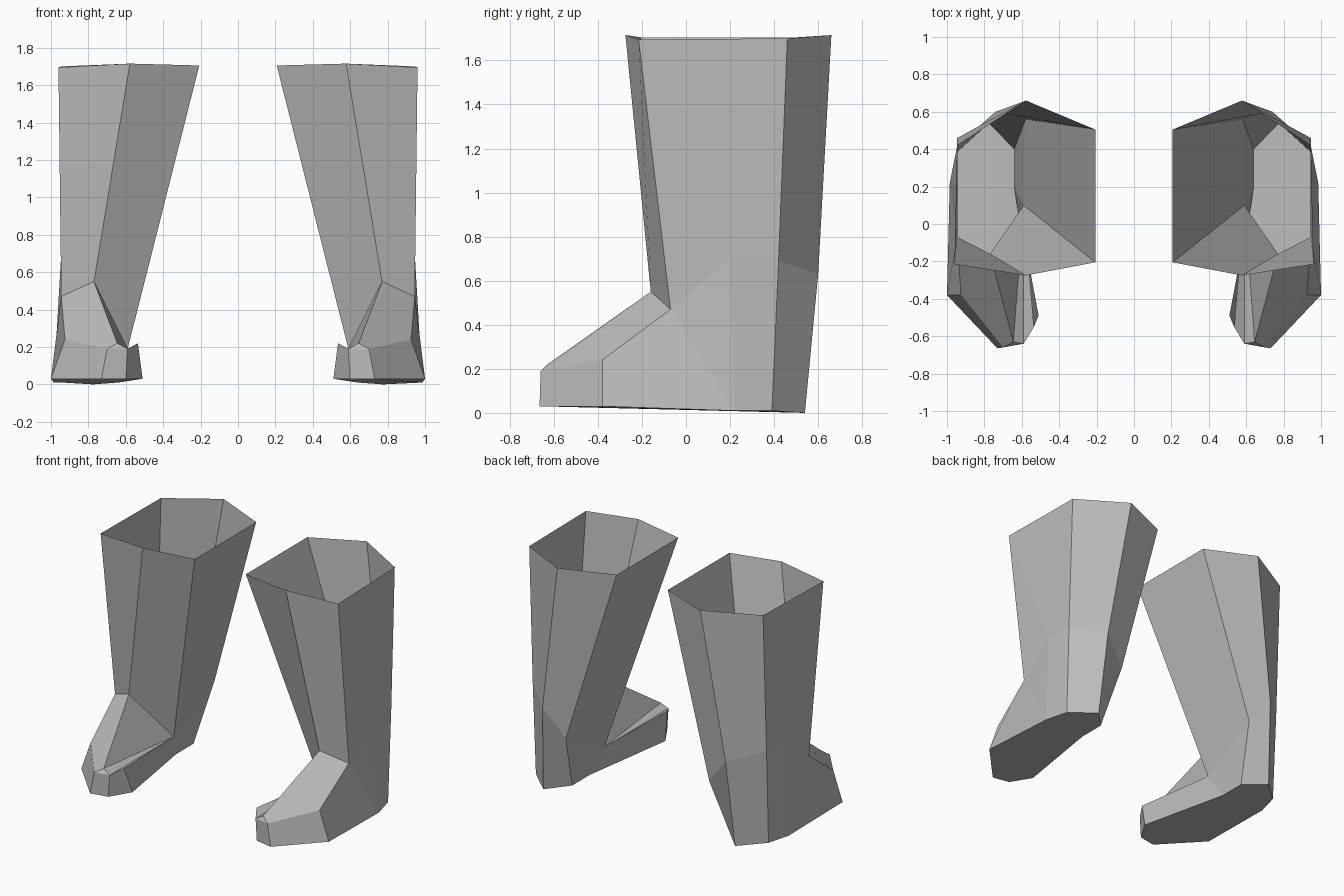
import bpy
import bmesh

cube = bpy.data.objects.get("Cube")
if cube:
    bpy.data.objects.remove(cube, do_unlink=True)

# Single flat grey
grey = bpy.data.materials.new("plain grey")
grey.use_nodes = True
colour = (0.5, 0.5, 0.5, 1)
grey.diffuse_color = colour
grey.node_tree.nodes["Principled BSDF"].inputs["Base Color"].default_value = colour

# Open rim, from the inner back corner round the outside to the inner front
rim = [(.207, .505, 1.705), (.578, .66, 1.715), (.945, .46, 1.7),
       (.96, -.215, 1.695), (.578, -.275, 1.715), (.207, -.205, 1.705)]

# Ankle bend, same order
ankle = [(.58, .56, .43), (.74, .6, .63), (.945, .42, .69), (.945, .2, .7),
         (.945, -.07, .47), (.77, -.16, .55), (.59, .1, .19)]

# Upper edge of the toe, outside to inside
toe = [(.925, -.38, .24), (.7, -.66, .19), (.645, -.63, .22),
       (.59, -.64, .19), (.535, -.55, .22)]

# Outline of the sole
sole = [(.64, .4, .01), (.775, .54, 0), (.94, .39, .01), (.985, .22, .01),
        (1, -.38, .03), (.73, -.665, .03), (.6, -.64, .03),
        (.51, -.49, .03), (.64, .2, .01)]


def band(upper, lower):
    """Panels joining two closed loops of equal length."""
    n = len(upper)
    return [(upper[i], upper[(i + 1) % n], lower[(i + 1) % n], lower[i])
            for i in range(n)]


def make_boot(name, side):
    bm = bmesh.new()
    verts = {p: bm.verts.new((side * p[0], p[1], p[2]))
             for p in rim + ankle + toe + sole}

    # Shaft: the outer front corner of the rim fans over two ankle points
    panels = band(rim[:4] + rim[3:], ankle)

    # Foot walls: the outer sole point fans over the ankle side
    wall_top = ankle[:5] + toe[:2] + toe[3:] + ankle[6:]
    panels += band(wall_top, sole[:4] + sole[3:])

    # Instep, toe cap and sole
    shin, hollow = ankle[5], ankle[6]
    panels += [(ankle[4], shin, toe[2], toe[1], toe[0]),
               (shin, hollow, toe[2]),
               (hollow, toe[3], toe[2]),
               (hollow, toe[4], toe[3]),
               (toe[1], toe[2], toe[3]),
               tuple(sole)]

    for panel in panels:
        corners = list(dict.fromkeys(panel))
        bm.faces.new([verts[p] for p in corners])
    bmesh.ops.recalc_face_normals(bm, faces=bm.faces)

    # Make the sole face down so every panel points outward
    bm.faces.ensure_lookup_table()
    if bm.faces[len(panels) - 1].normal.z > 0:
        bmesh.ops.reverse_faces(bm, faces=bm.faces)

    mesh = bpy.data.meshes.new(name)
    bm.to_mesh(mesh)
    bm.free()
    mesh.materials.append(grey)
    boot = bpy.data.objects.new(name, mesh)
    bpy.context.collection.objects.link(boot)


make_boot("left_boot", 1)
make_boot("right_boot", -1)
